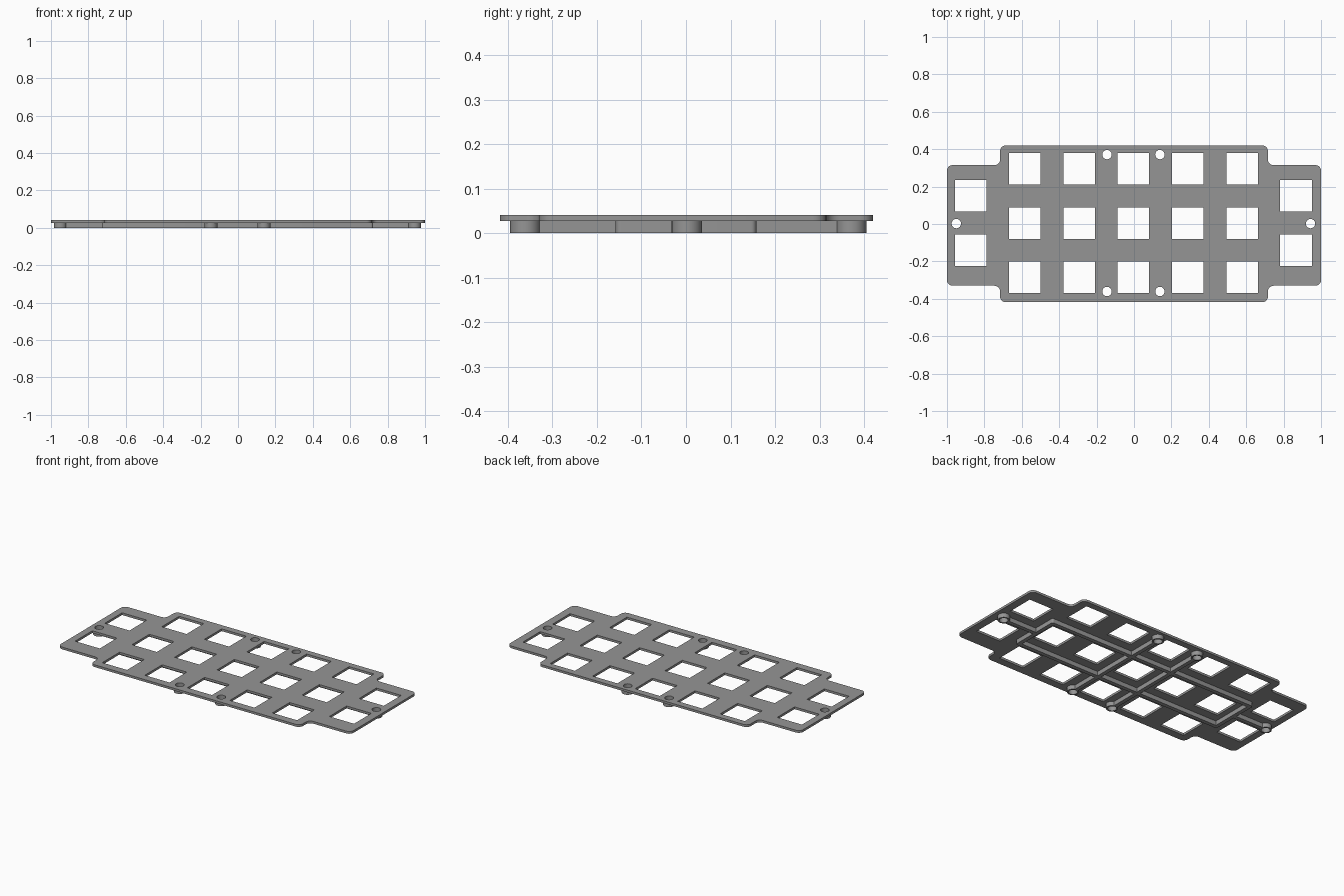
import bpy, math
from mathutils import Vector

if "Cube" in bpy.data.objects:
    bpy.data.objects.remove(bpy.data.objects["Cube"])

PLATE_BOTTOM, PLATE_TOP = 0.027, 0.041
PITCH, HOLE = 0.2905, 0.169
CX, CY = -0.003, 0.005          # centre of the switch grid

grey = bpy.data.materials.new("plate grey")
grey.diffuse_color = (0.30, 0.30, 0.30, 1)
grey.use_nodes = True
grey.node_tree.nodes["Principled BSDF"].inputs["Base Color"].default_value = grey.diffuse_color


def rounded(points, radius, steps=6):
    """Polygon with every corner, inner or outer, replaced by an arc."""
    out = []
    n = len(points)
    for i in range(n):
        p = Vector(points[i])
        a = (Vector(points[i - 1]) - p).normalized()
        b = (Vector(points[(i + 1) % n]) - p).normalized()
        centre = p + (a + b) * radius
        for s in range(steps + 1):
            t = s / steps * math.pi / 2
            out.append(centre - b * radius * math.cos(t) - a * radius * math.sin(t))
    return out


def rect(x, y, w, h):
    return [(x - w / 2, y - h / 2), (x + w / 2, y - h / 2),
            (x + w / 2, y + h / 2), (x - w / 2, y + h / 2)]


def circle(x, y, r, n=32):
    return [(x + r * math.cos(2 * math.pi * i / n),
             y + r * math.sin(2 * math.pi * i / n)) for i in range(n)]


def slab(name, loops, z0, z1):
    """Extrude an outline; further loops become through holes."""
    curve = bpy.data.curves.new(name, 'CURVE')
    curve.dimensions = '2D'
    curve.fill_mode = 'BOTH'
    curve.extrude = (z1 - z0) / 2
    for loop in loops:
        spline = curve.splines.new('POLY')
        spline.points.add(len(loop) - 1)
        for point, co in zip(spline.points, loop):
            point.co = (co[0], co[1], 0, 1)
        spline.use_cyclic_u = True
    obj = bpy.data.objects.new(name, curve)
    bpy.context.collection.objects.link(obj)
    obj.location.z = (z0 + z1) / 2
    bpy.ops.object.select_all(action='DESELECT')
    obj.select_set(True)
    bpy.context.view_layer.objects.active = obj
    bpy.ops.object.convert(target='MESH')
    obj = bpy.context.object
    obj.name = name
    obj.data.materials.clear()
    obj.data.materials.append(grey)
    # weld caps to walls
    bpy.ops.object.mode_set(mode='EDIT')
    bpy.ops.mesh.select_all(action='SELECT')
    bpy.ops.mesh.remove_doubles(threshold=0.0001)
    bpy.ops.mesh.normals_make_consistent(inside=False)
    bpy.ops.object.mode_set(mode='OBJECT')
    bpy.ops.object.shade_smooth_by_angle(angle=math.radians(30))
    return obj


# Screw positions
screws = [(CX + sx * 0.1415, CY + sy * 0.366) for sx in (-1, 1) for sy in (-1, 1)]
screws += [(CX + sx * 0.947, 0.002) for sx in (-1, 1)]

# Plate outline with stepped ends, switch openings and screw holes
W, M, T, B, TW, BW = 1.0, 0.716, 0.42, -0.418, 0.315, -0.33
outline = rounded([(-M, B), (M, B), (M, BW), (W, BW), (W, TW), (M, TW),
                   (M, T), (-M, T), (-M, TW), (-W, TW), (-W, BW), (-M, BW)], 0.03)
openings = [rect(CX + i * PITCH, CY + j * PITCH, HOLE, HOLE)
            for i in range(-2, 3) for j in (-1, 0, 1)]
openings += [rect(CX + sx * 0.869, CY + sy * PITCH / 2, HOLE, HOLE)
             for sx in (-1, 1) for sy in (-1, 1)]
slab("plate", [outline] + openings + [circle(x, y, 0.025) for x, y in screws],
     PLATE_BOTTOM, PLATE_TOP)

# Screw bosses under the plate
for x, y in screws:
    slab("screw_boss", [circle(x, y, 0.034), circle(x, y, 0.025)], 0, PLATE_BOTTOM)

# Stiffening frame around the middle row
RIB, FX, FY = 0.024, 0.725, 0.158
slab("rib_frame", [rounded(rect(CX, 0, 2 * FX, 2 * FY), 0.012),
                   rect(CX, 0, 2 * (FX - RIB), 2 * (FY - RIB))], 0, PLATE_BOTTOM)

# Ribs joining the frame to the bosses
for sx in (-1, 1):
    slab("cross_rib", [rect(CX + sx * 0.1415, 0, RIB, 2 * (FY - RIB))], 0, PLATE_BOTTOM)
    slab("end_rib", [rect(CX + sx * 0.82, 0.002, 0.192, RIB)], 0, PLATE_BOTTOM)
    for sy in (-1, 1):
        end = CY + sy * 0.337
        slab("boss_rib", [rect(CX + sx * 0.1415, (end + sy * FY) / 2, RIB,
                               abs(end) - FY)], 0, PLATE_BOTTOM)
